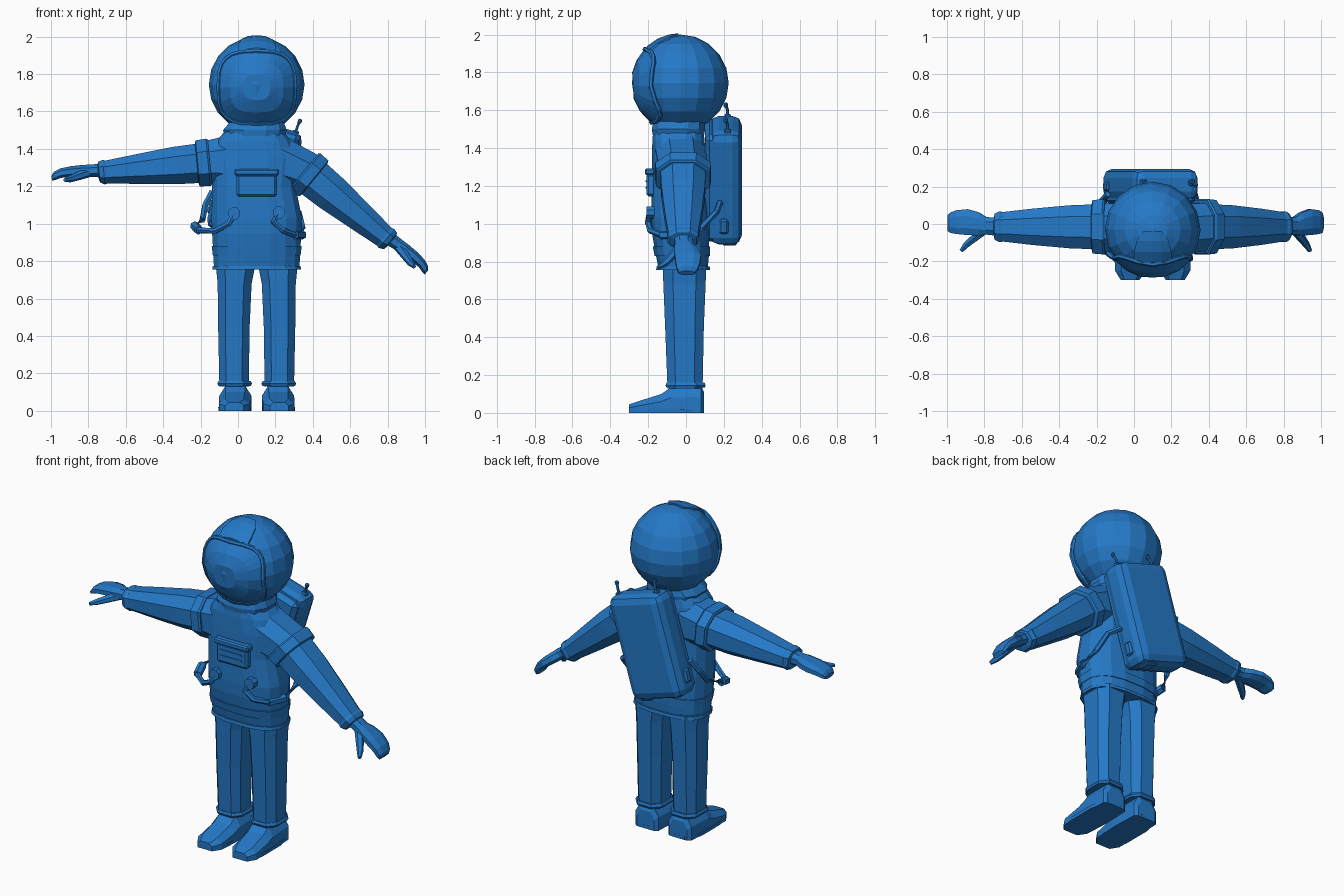
import bpy, bmesh, math
from mathutils import Vector, Matrix

if "Cube" in bpy.data.objects:
    bpy.data.objects.remove(bpy.data.objects["Cube"])

BLUE = bpy.data.materials.new("suit_blue")
BLUE.diffuse_color = (0.018, 0.19, 0.57, 1)
BLUE.use_nodes = True
BLUE.node_tree.nodes["Principled BSDF"].inputs["Base Color"].default_value = BLUE.diffuse_color
CX = 0.1  # body centre line


def finish(name, bm, mat=None):
    if mat:
        bm.transform(mat)
    bmesh.ops.recalc_face_normals(bm, faces=bm.faces)
    me = bpy.data.meshes.new(name)
    bm.to_mesh(me)
    bm.free()
    me.materials.append(BLUE)
    ob = bpy.data.objects.new(name, me)
    bpy.context.collection.objects.link(ob)
    return ob


def loft(name, rings, mat=None, closed=False):
    """Skin a list of point rings, capping the ends."""
    bm = bmesh.new()
    vs = [[bm.verts.new(p) for p in r] for r in rings]
    n = len(vs[0])
    pairs = list(zip(vs, vs[1:])) + ([(vs[-1], vs[0])] if closed else [])
    for a, b in pairs:
        for i in range(n):
            bm.faces.new((a[i], a[(i + 1) % n], b[(i + 1) % n], b[i]))
    if not closed:
        bm.faces.new(vs[0])
        bm.faces.new(vs[-1])
    return finish(name, bm, mat)


def ring(c, u, v, n=8, e=1.0):
    """Rounded cross-section; e below 1 makes it boxier."""
    c, u, v = Vector(c), Vector(u), Vector(v)
    pts = []
    for i in range(n):
        a = 2 * math.pi * (i + 0.5) / n
        ca, sa = math.cos(a), math.sin(a)
        pts.append(c + u * math.copysign(abs(ca) ** e, ca) + v * math.copysign(abs(sa) ** e, sa))
    return pts


def stack(name, secs, n=8, e=0.8, mat=None):
    """Vertical loft; sections are (z, x, rx, y, ry)."""
    return loft(name, [ring((x, y, z), (rx, 0, 0), (0, ry, 0), n, e) for z, x, rx, y, ry in secs], mat)


def limb(name, secs, mat, n=8, e=0.85):
    """Loft along local x; sections are (x, y, ry, z, rz)."""
    return loft(name, [ring((x, y, z), (0, ry, 0), (0, 0, rz), n, e) for x, y, ry, z, rz in secs], mat)


def tube(name, pts, r, n=6, closed=False, mat=None):
    pts = [Vector(p) for p in pts]
    rings, m = [], len(pts)
    for i, p in enumerate(pts):
        a = pts[(i - 1) % m] if closed else pts[max(i - 1, 0)]
        b = pts[(i + 1) % m] if closed else pts[min(i + 1, m - 1)]
        t = (b - a).normalized()
        ref = Vector((0, 1, 0)) if abs(t.y) < 0.9 else Vector((0, 0, 1))
        u = t.cross(ref).normalized()
        rings.append(ring(p, u * r, t.cross(u) * r, n))
    return loft(name, rings, mat, closed)


def box(name, c, s, bevel=0.0, mat=None, segs=2):
    bm = bmesh.new()
    bmesh.ops.create_cube(bm, size=1, matrix=Matrix.Translation(c) @ Matrix.Diagonal((*s, 1)))
    if bevel:
        bmesh.ops.bevel(bm, geom=bm.edges[:], offset=bevel, segments=segs, affect='EDGES', profile=0.5)
    return finish(name, bm, mat)


# Helmet
HC = Vector((CX, -0.03, 1.744))
bm = bmesh.new()
bmesh.ops.create_uvsphere(bm, u_segments=16, v_segments=10, radius=0.256)
finish("helmet", bm, Matrix.Translation(HC))


def visor_pt(a, s, r):
    c, d = math.cos(a), math.sin(a)
    x = s * 0.203 * math.copysign(abs(c) ** 0.65, c)
    z = s * 0.192 * math.copysign(abs(d) ** 0.65, d) - 0.015
    return HC + Vector((x, -math.sqrt(max(r * r - x * x - z * z, 0.001)), z))


# Visor glass and rim
N = 24
bm = bmesh.new()
rows = [[bm.verts.new(visor_pt(2 * math.pi * i / N, s, 0.261)) for i in range(N)] for s in (1, 0.7, 0.35)]
for a, b in zip(rows, rows[1:]):
    for i in range(N):
        bm.faces.new((a[i], a[(i + 1) % N], b[(i + 1) % N], b[i]))
bm.faces.new(rows[-1])
finish("visor", bm)
tube("visor_rim", [visor_pt(2 * math.pi * i / N, 1, 0.257) for i in range(N)], 0.014, 6, True)

# Raised plate on the helmet crown
plate = []
for y, w in ((-0.175, 0.1), (-0.12, 0.1), (-0.06, 0.085), (-0.01, 0.05)):
    def crown(x, r):
        return HC + Vector((x, y, math.sqrt(r * r - x * x - y * y)))
    xs = [w * k for k in (-1, -0.5, 0, 0.5, 1)]
    plate.append([crown(x, 0.263) for x in xs] + [crown(x, 0.24) for x in reversed(xs)])
loft("helmet_crown_plate", plate)

# Neck, torso, hem and belt
stack("neck_ring", [(1.47, 0.09, 0.165, -0.04, 0.14), (1.5, 0.09, 0.175, -0.04, 0.145),
                    (1.54, CX, 0.15, -0.035, 0.14)], 12)
stack("torso", [(0.765, CX, 0.232, -0.015, 0.132), (0.85, CX, 0.236, -0.02, 0.145),
                (0.95, CX, 0.242, -0.03, 0.152), (1.03, CX, 0.245, -0.033, 0.153),
                (1.2, 0.085, 0.226, -0.037, 0.148), (1.35, 0.09, 0.24, -0.037, 0.145),
                (1.44, 0.085, 0.205, -0.04, 0.14), (1.492, 0.085, 0.16, -0.04, 0.135)], 16, 0.75)
stack("jacket_hem", [(0.755, CX, 0.24, -0.015, 0.145), (0.775, CX, 0.238, -0.015, 0.142)], 16, 0.75)
stack("belt", [(0.83, CX, 0.238, -0.02, 0.148), (0.88, CX, 0.244, -0.024, 0.154)], 16, 0.75)

# Chest control box with flap and slots
box("chest_box", (CX, -0.185, 1.205), (0.215, 0.05, 0.12), 0.012, segs=1)
box("chest_box_flap", (CX, -0.19, 1.275), (0.24, 0.055, 0.035), 0.008, segs=1)
for k in (1.19, 1.225):
    box("chest_slot", (CX, -0.211, k), (0.15, 0.006, 0.008))

for s, tag in ((-1, "left"), (1, "right")):
    # Legs, cuffs and boots
    x = CX + s * 0.118
    stack(tag + "_leg", [(0.13, x + s * 0.003, 0.083, -0.005, 0.098), (0.45, x + s * 0.004, 0.089, -0.008, 0.108),
                         (0.68, x, 0.096, -0.008, 0.118), (0.78, x - s * 0.005, 0.112, -0.008, 0.122)], 8, 0.7)
    stack(tag + "_leg_cuff", [(0.133, x, 0.092, -0.002, 0.106), (0.145, x, 0.098, -0.002, 0.112),
                              (0.16, x, 0.09, -0.002, 0.106)], 8, 0.7)
    boot = []
    for y, top, w in ((0.095, 0.11, 0.06), (0.08, 0.14, 0.08), (-0.08, 0.135, 0.086),
                      (-0.13, 0.1, 0.086), (-0.25, 0.062, 0.082), (-0.3, 0.045, 0.05)):
        cx = x - s * 0.004 + s * 0.03 * max(0, -y - 0.08)
        boot.append([(cx + a * w, y, z) for a, z in
                     ((-1, 0), (1, 0), (1, top * 0.6), (0.6, top), (-0.6, top), (-1, top * 0.6))])
    loft(tag + "_boot", boot)
    stack(tag + "_sole", [(0, x, 0.088, -0.1, 0.2), (0.02, x, 0.09, -0.1, 0.2)], 12, 0.6)

    # Arms, posed at different angles
    org, ang = (((-0.19, -0.015, 1.325), 5.4), ((0.385, -0.015, 1.258), 39.5))[s > 0]
    M = (Matrix.Translation(org) @ Matrix.Diagonal((s, 1, 1, 1))
         @ Matrix.Rotation(math.radians(ang), 4, 'Y'))
    limb(tag + "_sleeve", [(-0.03, 0, 0.13, 0, 0.115), (0.15, 0, 0.123, 0, 0.107),
                           (0.35, 0, 0.104, 0, 0.085), (0.53, 0, 0.082, 0, 0.064)], M)
    limb(tag + "_shoulder_band", [(-0.04, 0, 0.15, 0, 0.13), (-0.03, 0, 0.158, 0, 0.136),
                                  (0.025, 0, 0.153, 0, 0.132), (0.03, 0, 0.145, 0, 0.122)], M)
    limb(tag + "_wrist_cuff", [(0.515, 0, 0.084, 0, 0.066), (0.53, 0, 0.088, 0, 0.07),
                               (0.555, 0, 0.075, 0.003, 0.06), (0.56, 0, 0.05, 0.005, 0.04)], M)
    limb(tag + "_glove", [(0.54, 0, 0.052, 0.01, 0.04), (0.6, 0.005, 0.05, 0.015, 0.035),
                          (0.64, 0.015, 0.066, 0.018, 0.034), (0.7, 0.025, 0.074, 0.02, 0.031),
                          (0.76, 0.025, 0.068, 0.017, 0.027), (0.795, 0.022, 0.058, 0.005, 0.024),
                          (0.81, 0.02, 0.045, -0.005, 0.014)], M)
    thumb = [((0.6, -0.01, 0.008), 0.026), ((0.66, -0.055, -0.005), 0.024),
             ((0.71, -0.095, -0.018), 0.019), ((0.74, -0.13, -0.022), 0.011)]
    loft(tag + "_thumb", [ring(p, (r * 0.8, r * 0.6, 0), (0, 0, r), 6) for p, r in thumb], M)

    # Shoulder bridging torso to sleeve
    inner = ring((CX + s * 0.12, -0.03, 1.335), (0, 0.142, 0), (0, 0, 0.155), 8, 0.85)
    outer = [M @ p for p in ring((-0.02, 0, 0), (0, 0.138, 0), (0, 0, 0.123), 8, 0.85)]
    loft(tag + "_shoulder", [inner, outer])

# Backpack, leaning to one side
P = Matrix.Translation((0.088, 0.2, 1.23)) @ Matrix.Rotation(math.radians(17), 4, 'Y')
box("backpack", (0, 0.01, 0), (0.365, 0.17, 0.63), 0.05, P)
box("backpack_frame", (0, -0.05, 0), (0.335, 0.1, 0.59), 0.025, P, 1)
box("backpack_base_latch", (0.1, 0.03, -0.3), (0.09, 0.08, 0.04), 0.01, P, 1)
for s in (-1, 1):
    box("backpack_side_latch", (s * 0.18, 0, -0.2), (0.03, 0.05, 0.08), 0.01, P, 1)
    tube("antenna", [(s * 0.135, 0.02, 0.3), (s * 0.135, 0.02, 0.345), (s * 0.135 + 0.004, 0.01, 0.375)],
         0.008, 6, mat=P)
    box("antenna_tip", (s * 0.135 + 0.004, 0.01, 0.375), (0.022, 0.022, 0.026), 0.006, P, 1)
    box("antenna_base", (s * 0.135, 0.02, 0.312), (0.035, 0.035, 0.02), 0.006, P, 1)

# Hoses from belly valves round to the backpack
hoses = {
    "left": [(-0.02, -0.19, 1.055), (-0.05, -0.2, 1.0), (-0.12, -0.17, 0.962), (-0.21, -0.1, 0.965),
             (-0.232, -0.02, 0.99), (-0.19, 0.06, 1.02), (-0.175, 0.12, 1.1), (-0.14, 0.16, 1.17)],
    "right": [(0.22, -0.19, 1.06), (0.19, -0.2, 1.01), (0.24, -0.19, 0.965), (0.3, -0.13, 0.94),
              (0.345, -0.03, 0.94), (0.345, 0.08, 0.98), (0.325, 0.16, 1.06), (0.25, 0.18, 1.11)],
}
for tag, pts in hoses.items():
    tube(tag + "_hose", pts, 0.017)
    x, y, z = pts[0]
    tube(tag + "_valve", [(x, -0.16, z), (x, -0.208, z)], 0.034, 8)
    tube(tag + "_hose_joint", [pts[3], pts[4]], 0.025)
